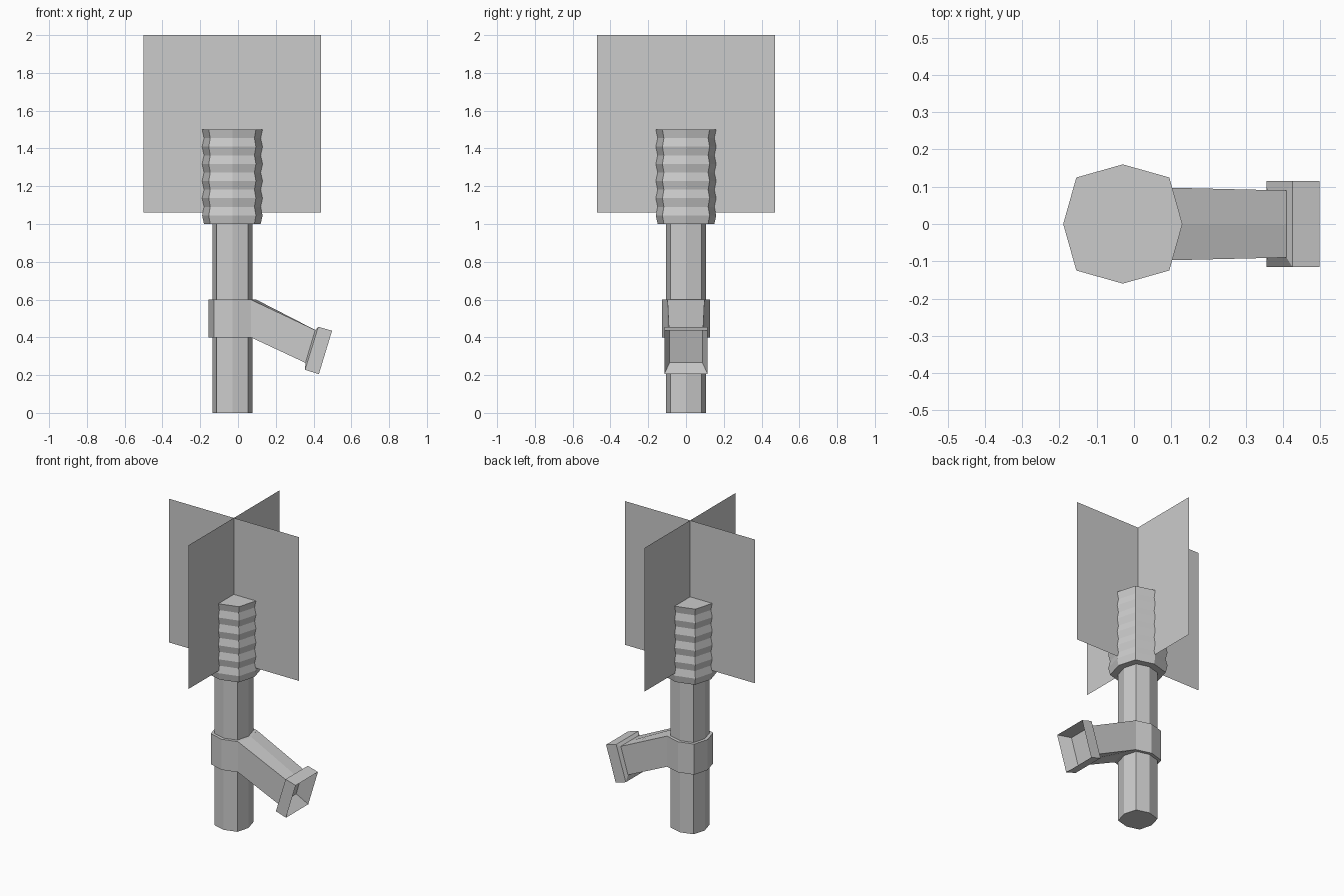
import bpy

if "Cube" in bpy.data.objects:
    bpy.data.objects.remove(bpy.data.objects["Cube"])

CX = -0.03      # axis of the shaft
DIAG = 0.78     # diagonal corner offset relative to radius (slightly squarish octagon)


def mesh_object(name, verts, faces):
    me = bpy.data.meshes.new(name)
    me.from_pydata(verts, [], faces)
    me.update()
    ob = bpy.data.objects.new(name, me)
    bpy.context.collection.objects.link(ob)
    return ob


def loft(name, rings, cap_start=True, cap_end=True):
    n = len(rings[0])
    verts = [v for ring in rings for v in ring]
    faces = []
    for k in range(len(rings) - 1):
        a, b = k * n, (k + 1) * n
        faces += [(a + i, a + (i + 1) % n, b + (i + 1) % n, b + i) for i in range(n)]
    if cap_start:
        faces.append(tuple(reversed(range(n))))
    if cap_end:
        faces.append(tuple(range(len(verts) - n, len(verts))))
    return mesh_object(name, verts, faces)


def octagon(r, z):
    d = r * DIAG
    pts = [(r, 0), (d, d), (0, r), (-d, d), (-r, 0), (-d, -d), (0, -r), (d, -d)]
    return [(CX + x, y, z) for x, y in pts]


def mouth(bottom, top, half, bulge=0.0):
    # Rectangular section with a middle point on its top and bottom edges
    (xb, zb), (xt, zt) = bottom, top
    return [(xb, -half, zb), (xb + bulge, 0, zb), (xb, half, zb),
            (xt, half, zt), (xt + bulge, 0, zt), (xt, -half, zt)][::-1]


# Shaft and collar
loft("shaft", [octagon(0.106, 0), octagon(0.106, 1.0)])
loft("collar", [octagon(0.126, 0.4), octagon(0.126, 0.6)])

# Ribbed head: alternating narrow and wide rings
BANDS = 11
loft("ribbed_head", [octagon(0.16 if i % 2 else 0.15, 1.0 + 0.5 * i / BANDS)
                     for i in range(BANDS + 1)])

# Side branch with flared, hollow end
loft("side_branch", [
    mouth((0.068, 0.4), (0.068, 0.6), 0.098, 0.028),
    mouth((0.357, 0.265), (0.409, 0.439), 0.09),
    mouth((0.355, 0.228), (0.425, 0.456), 0.115),
    mouth((0.428, 0.205), (0.498, 0.435), 0.115),
    mouth((0.36, 0.266), (0.411, 0.436), 0.087),
], cap_start=False)

# Two crossed upright sheets
H = 0.47
for name, dx, dy in (("sheet_wide", H, 0), ("sheet_deep", 0, H)):
    mesh_object(name, [(CX - dx, -dy, 1.06), (CX + dx, dy, 1.06),
                       (CX + dx, dy, 2.0), (CX - dx, -dy, 2.0)], [(0, 1, 2, 3)])
